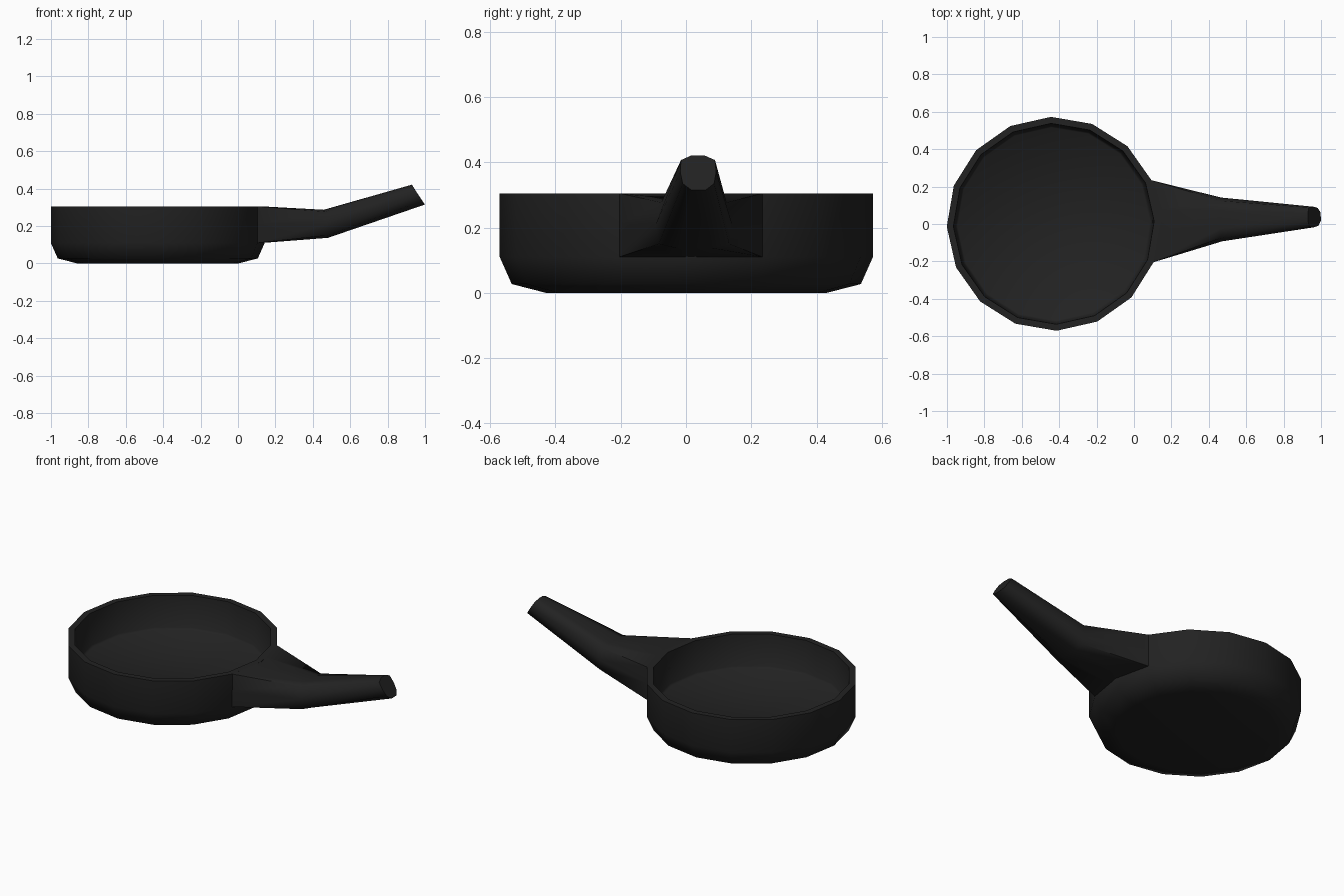
import bpy, bmesh, math
from mathutils import Matrix

if "Cube" in bpy.data.objects:
    bpy.data.objects.remove(bpy.data.objects["Cube"])

mat = bpy.data.materials.new("cast iron black")
mat.diffuse_color = (0.016, 0.016, 0.016, 1)
mat.use_nodes = True
mat.node_tree.nodes["Principled BSDF"].inputs["Base Color"].default_value = mat.diffuse_color

# whole model sits turned by a small angle around the bowl centre
PLACE = Matrix.Translation((-0.429, 0.001, 0)) @ Matrix.Rotation(math.radians(1.5), 4, 'Z')


def loft(name, rings, angle):
    """Skin a list of equal-length closed rings and cap both ends."""
    bm = bmesh.new()
    vr = [[bm.verts.new(PLACE @ Matrix.Translation(p).to_translation()) for p in r] for r in rings]
    n = len(vr[0])
    for a, b in zip(vr, vr[1:]):
        for i in range(n):
            j = (i + 1) % n
            bm.faces.new((a[i], a[j], b[j], b[i]))
    bm.faces.new(vr[0])
    bm.faces.new(vr[-1])
    bmesh.ops.recalc_face_normals(bm, faces=bm.faces)
    me = bpy.data.meshes.new(name)
    bm.to_mesh(me)
    bm.free()
    me.materials.append(mat)
    ob = bpy.data.objects.new(name, me)
    bpy.context.collection.objects.link(ob)
    bpy.ops.object.select_all(action='DESELECT')
    bpy.context.view_layer.objects.active = ob
    ob.select_set(True)
    bpy.ops.object.shade_smooth_by_angle(angle=math.radians(angle))
    return ob


# pan bowl: 16-sided outer wall, rim, straight inner wall and raised flat floor
profile = [(0.43, 0.0), (0.535, 0.027), (0.572, 0.11), (0.572, 0.305),
           (0.537, 0.305), (0.525, 0.12), (0.515, 0.11)]
SIDES = 16
loft("pan_bowl", [[(r * math.cos(2 * math.pi * i / SIDES), r * math.sin(2 * math.pi * i / SIDES), z)
                   for i in range(SIDES)] for r, z in profile], 70)


# handle: ten-point sections given as half, mirrored across y
def section(half):
    return half + [(x, -y, z) for x, y, z in reversed(half)]


handle = [
    # flush with the bowl wall
    section([(0.560, 0.06, 0.305), (0.528, 0.219, 0.305), (0.528, 0.219, 0.21),
             (0.528, 0.219, 0.11), (0.560, 0.06, 0.11)]),
    # bend
    section([(0.889, 0.05, 0.287), (0.890, 0.100, 0.277), (0.898, 0.117, 0.21),
             (0.905, 0.108, 0.15), (0.909, 0.055, 0.137)]),
    # tip
    section([(1.359, 0.02, 0.421), (1.366, 0.052, 0.407), (1.390, 0.055, 0.37),
             (1.413, 0.048, 0.335), (1.428, 0.022, 0.315)]),
]
loft("handle", handle, 70)
